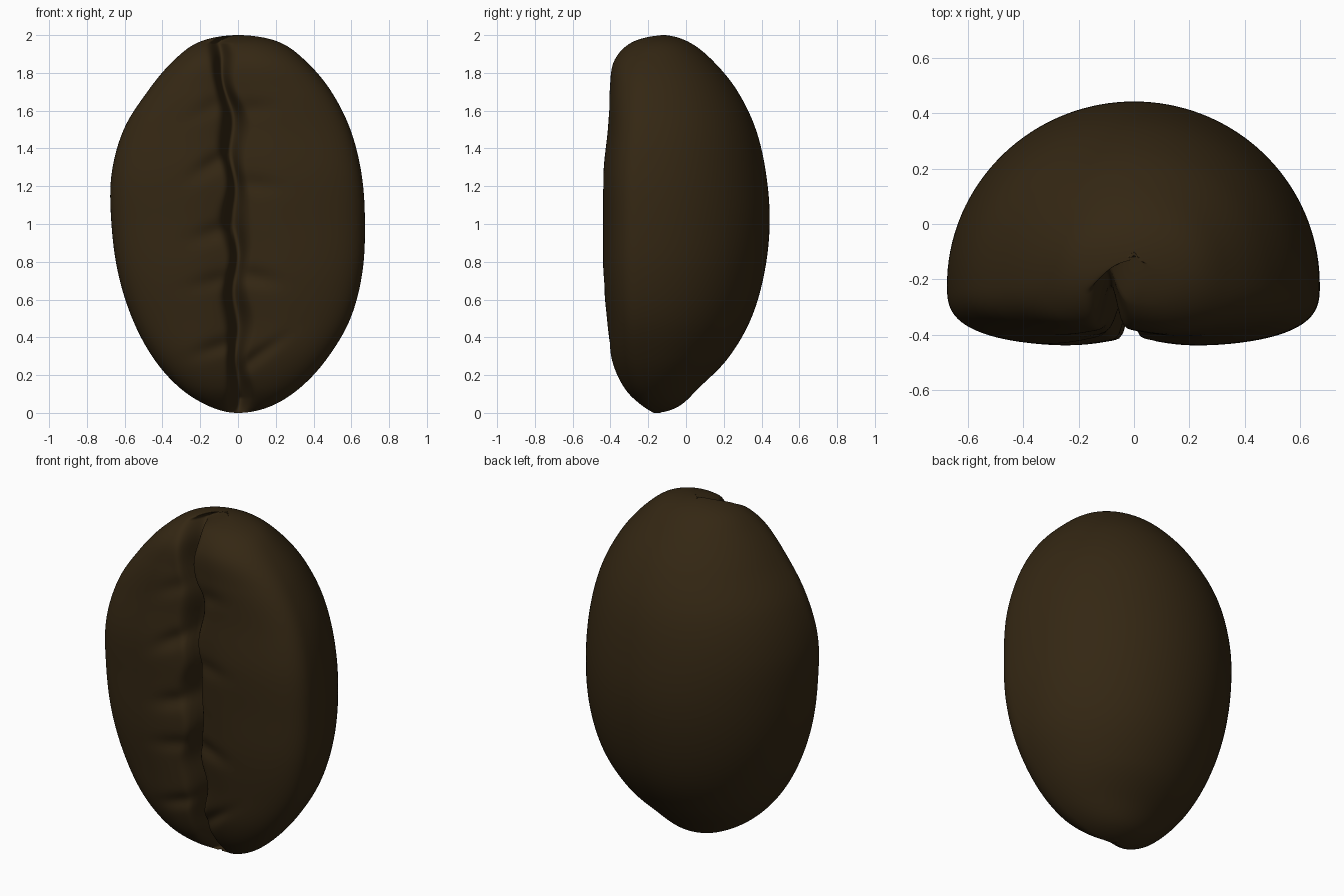
import bpy, bmesh, math

if "Cube" in bpy.data.objects:
    bpy.data.objects.remove(bpy.data.objects["Cube"])

# Outline sampled every 15 degrees of height angle (z = 1 - cos(angle)), bottom to top
RIGHT = [0, .17, .33, .475, .595, .658, .672, .655, .595, .49, .355, .21, 0]
LEFT = [0, .15, .31, .45, .56, .635, .67, .67, .605, .475, .34, .20, 0]
FRONT = [-.17, -.25, -.345, -.405, -.425, -.443, -.443, -.443, -.42, -.41, -.388, -.29, -.13]
BACK = [-.17, -.04, .07, .225, .345, .415, .443, .425, .37, .27, .14, .01, -.13]
WIDEST = [-.17, -.18, -.2, -.21, -.22, -.22, -.22, -.22, -.21, -.2, -.18, -.15, -.13]
CREASE = [0, 0, 0, 0, -.01, -.01, -.01, -.025, -.03, -.06, -.09, -.12, -.12]

# Side wrinkles: side, height at the crease, slope outward, depth
WRINKLES = [(-1, 1.37, -.5, .025), (-1, 1.66, -.4, .014), (-1, .99, -.3, .022),
            (-1, .72, -.2, .016), (-1, .38, -.3, .02), (1, 1.22, -.1, .012),
            (1, .74, -.2, .02), (1, .22, .7, .022), (1, 1.6, .1, .01)]


def smooth(table, t):
    """Catmull-Rom lookup, t from 0 to 1."""
    f = t * (len(table) - 1)
    i = min(int(f), len(table) - 2)
    f -= i
    b, c = table[i], table[i + 1]
    a = table[i - 1] if i else 2 * b - c
    d = table[i + 2] if i + 2 < len(table) else 2 * c - b
    return b + .5 * f * (c - a + f * (2 * a - 5 * b + 4 * c - d + f * (3 * (b - c) + d - a)))


def bell(v):
    return math.exp(-v * v)


ROWS, BACK_N, FRONT_N = 150, 70, 150


def ring(t):
    """One D-shaped cross-section with the crease pressed into its flat side."""
    r, l, yf, yb, yw, xg = (smooth(tab, t) for tab in (RIGHT, LEFT, FRONT, BACK, WIDEST, CREASE))
    z = 1 - math.cos(math.pi * t)
    c, h = (r - l) / 2, (r + l) / 2
    pts = []
    for i in range(BACK_N):                                   # domed back
        a = math.pi * i / BACK_N
        pts.append((c + h * math.cos(a), yw + (yb - yw) * math.sin(a), z))
    p = 2 + math.sin(math.pi * t)
    xg += .012 * math.sin(z * 17)
    ug = max(-.5, min(.5, (xg - c) / h))
    depth = min(.16, .5 * (yb - yf))
    width = .036 + .008 * math.sin(z * 13 + 1)
    for i in range(FRONT_N):                                  # flat front
        u = math.sin(math.pi / 2 * (2 * i / FRONT_N - 1))
        u += ug * (1 - u * u)
        v = max(0, 1 - abs(u) ** p) ** (1 / p)
        dx = h * (u - ug)
        push = depth * bell(dx / width) + .03 * bell(dx / .15)
        for side, z0, slope, d in WRINKLES:
            if dx * side > 0:
                e = abs(dx)
                push += d * bell((z - z0 - slope * e) / .045) * bell((e - .1) / .13)
        pts.append((c + h * u, yw - (yw - yf) * v + push * (1 - u * u), z))
    return pts


bm = bmesh.new()
rings = [[bm.verts.new(q) for q in ring(k / ROWS)] for k in range(1, ROWS)]
bottom = bm.verts.new((0, -.15, 0))
top = bm.verts.new((0, -.11, 2))
n = BACK_N + FRONT_N
for j in range(n):
    m = (j + 1) % n
    for lo, hi in zip(rings, rings[1:]):
        bm.faces.new((lo[j], lo[m], hi[m], hi[j]))
    bm.faces.new((bottom, rings[0][m], rings[0][j]))
    bm.faces.new((top, rings[-1][j], rings[-1][m]))
for f in bm.faces:
    f.smooth = True

mesh = bpy.data.meshes.new("roasted_bean")
bm.to_mesh(mesh)
bm.free()
bean = bpy.data.objects.new("roasted_bean", mesh)
bpy.context.collection.objects.link(bean)

# Single dark roast colour
brown = bpy.data.materials.new("dark roast brown")
brown.diffuse_color = (.034, .020, .0065, 1)
brown.use_nodes = True
brown.node_tree.nodes["Principled BSDF"].inputs["Base Color"].default_value = brown.diffuse_color
mesh.materials.append(brown)
